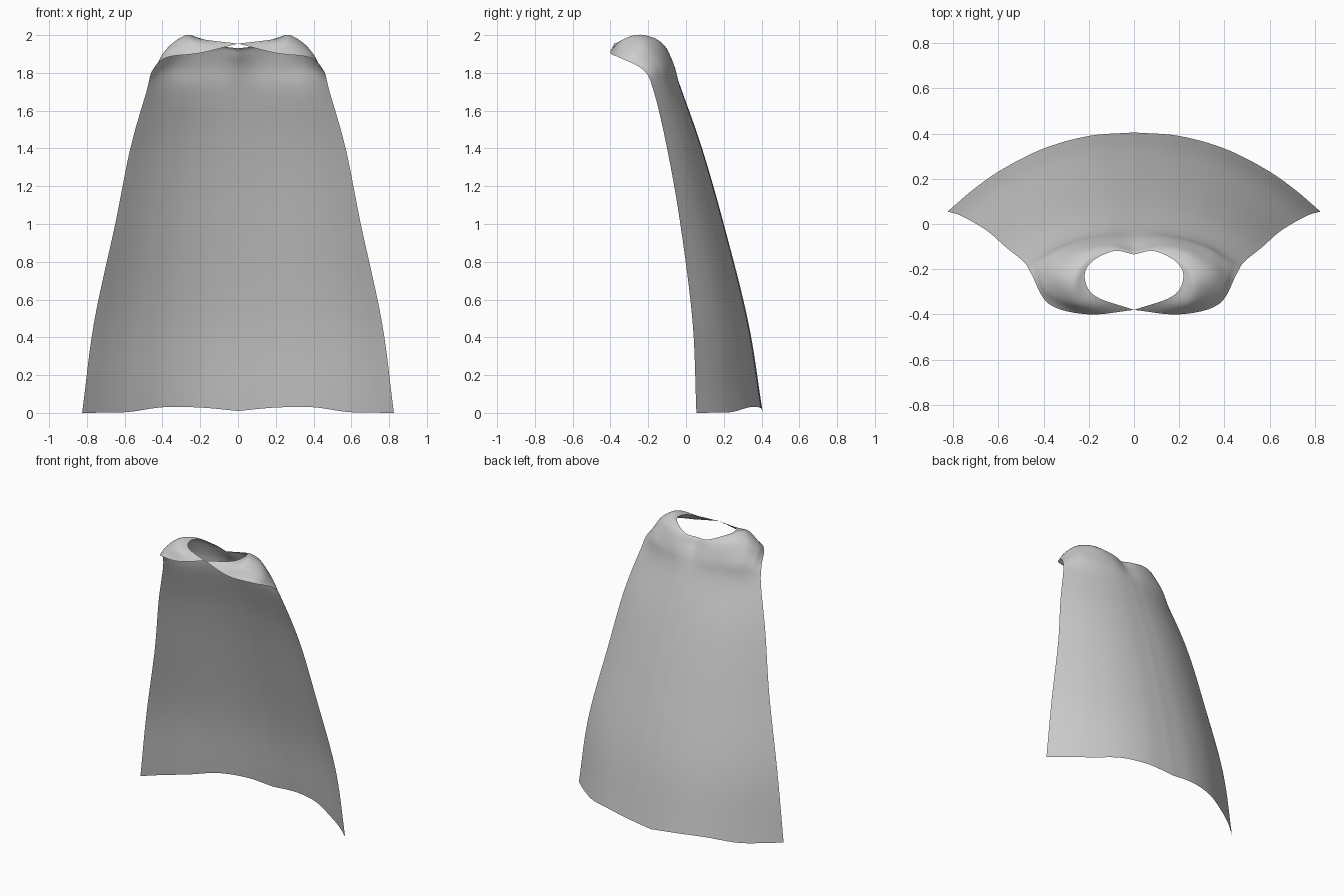
import bpy
import bmesh
from mathutils import Vector

ACROSS = 6   # subdivisions between control columns
DOWN = 6     # subdivisions between control rows

default_cube = bpy.data.objects.get("Cube")
if default_cube:
    bpy.data.objects.remove(default_cube, do_unlink=True)


def make_material(name, colour):
    material = bpy.data.materials.new(name)
    material.use_nodes = True
    material.diffuse_color = colour
    material.node_tree.nodes["Principled BSDF"].inputs["Base Color"].default_value = colour
    return material


def smooth_path(points, steps):
    """Resample a list of control points as a smooth curve passing through them."""
    padded = [2 * points[0] - points[1], *points, 2 * points[-1] - points[-2]]
    result = []
    for before, start, end, after in zip(padded, padded[1:], padded[2:], padded[3:]):
        for step in range(steps):
            t = step / steps
            tangent_in = (end - before) / 2
            tangent_out = (after - start) / 2
            result.append(start * (2 * t**3 - 3 * t**2 + 1)
                          + end * (3 * t**2 - 2 * t**3)
                          + tangent_in * (t**3 - 2 * t**2 + t)
                          + tangent_out * (t**3 - t**2))
    result.append(points[-1].copy())
    return result


def draped_row(half_width, back_y, edge_y, height, wave=0.0):
    """Half cross-section of the hanging cloth, from centre back to free edge."""
    row = []
    for t in (0, 0.24, 0.48, 0.7, 0.86, 1):
        y = edge_y + (back_y - edge_y) * (1 - t**2.2)
        lift = wave * max(0, 1 - abs(t - 0.38) / 0.34)
        row.append(Vector((half_width * t, y, height * (1 - t) + lift)
                          if wave else (half_width * t, y, height)))
    return row


# Neck opening, collar slope and shoulders: centre back round to the front clasp
neck = [(0, -.135, 1.93), (.09, -.12, 1.943), (.19, -.17, 1.98),
        (.218, -.24, 1.988), (.17, -.32, 1.975), (0, -.38, 1.955)]
collar = [(0, -.122, 1.915), (.1, -.108, 1.935), (.22, -.16, 1.98),
          (.275, -.255, 2.0), (.27, -.345, 1.965), (.2, -.4, 1.905)]
shoulder = [(0, -.105, 1.885), (.115, -.09, 1.905), (.245, -.125, 1.94),
            (.345, -.2, 1.945), (.39, -.28, 1.91), (.375, -.355, 1.882)]
upper_back = [(0, -.065, 1.82), (.12, -.058, 1.825), (.24, -.08, 1.83),
              (.34, -.12, 1.84), (.41, -.175, 1.835), (.452, -.225, 1.815)]

control_rows = [[Vector(p) for p in row] for row in (neck, collar, shoulder, upper_back)]

# Hanging cloth, widening and swinging back towards the wavy hem
control_rows += [
    draped_row(.485, -.02, -.17, 1.7),
    draped_row(.57, .085, -.1, 1.4),
    draped_row(.65, .2, -.03, 1.0),
    draped_row(.762, .33, .035, .48),
    draped_row(.825, .405, .055, .01, wave=.035),
]

# Loft the control rows into a fine half sheet
rows = [smooth_path(row, ACROSS) for row in control_rows]
columns = [smooth_path(list(column), DOWN) for column in zip(*rows)]

bm = bmesh.new()
grid = []
for index, column in enumerate(columns):
    line = []
    for point in column:
        x = 0 if index == 0 else max(point.x, 0)
        line.append(bm.verts.new((x, point.y, max(point.z, 0))))
    grid.append(line)
for left, right in zip(grid, grid[1:]):
    for top in range(len(left) - 1):
        bm.faces.new((left[top], right[top], right[top + 1], left[top + 1]))

mesh = bpy.data.meshes.new("cape")
bm.to_mesh(mesh)
bm.free()
cape = bpy.data.objects.new("cape", mesh)
bpy.context.collection.objects.link(cape)
mesh.materials.append(make_material("grey cloth", (0.6, 0.6, 0.6, 1)))

# Mirror the half sheet, joined at the centre back and the front clasp
mirror = cape.modifiers.new("mirror", "MIRROR")
mirror.use_clip = True
mirror.merge_threshold = 0.0005

bpy.ops.object.select_all(action="DESELECT")
cape.select_set(True)
bpy.context.view_layer.objects.active = cape
bpy.ops.object.shade_smooth()
